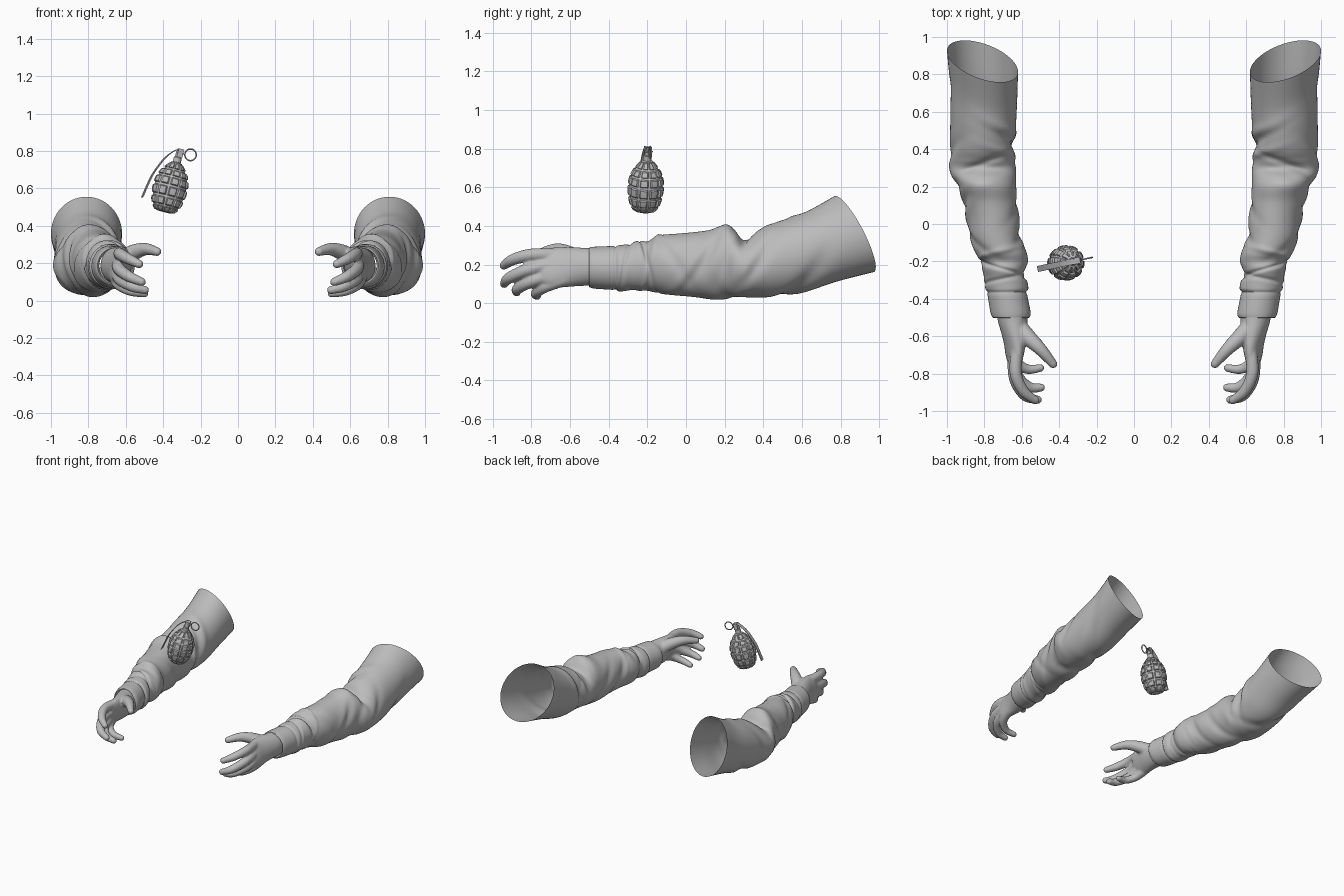
import bpy, bmesh, math
from mathutils import Matrix, Vector

if "Cube" in bpy.data.objects:
    bpy.data.objects.remove(bpy.data.objects["Cube"])

GREY = bpy.data.materials.new("grey")
GREY.diffuse_color = (0.5, 0.5, 0.5, 1)
GREY.use_nodes = True
GREY.node_tree.nodes["Principled BSDF"].inputs["Base Color"].default_value = GREY.diffuse_color


def finish(name, bm, angle=50, mirror=False):
    bmesh.ops.recalc_face_normals(bm, faces=bm.faces)
    me = bpy.data.meshes.new(name)
    bm.to_mesh(me)
    bm.free()
    ob = bpy.data.objects.new(name, me)
    bpy.context.collection.objects.link(ob)
    me.materials.append(GREY)
    bpy.ops.object.select_all(action='DESELECT')
    ob.select_set(True)
    bpy.context.view_layer.objects.active = ob
    bpy.ops.object.shade_smooth_by_angle(angle=math.radians(angle))
    if mirror:
        ob.modifiers.new("mirror", 'MIRROR').use_mirror_merge = False
    return ob


def spline(pts, t):
    """Catmull-Rom through tuples, t counted in points."""
    i = min(int(t), len(pts) - 2)
    f = t - i
    a, b, c, d = (pts[max(0, min(len(pts) - 1, i + k))] for k in (-1, 0, 1, 2))
    return [0.5 * (2 * q + (r - p) * f + (2 * p - 5 * q + 4 * r - s) * f * f
                   + (3 * q - p - 3 * r + s) * f ** 3) for p, q, r, s in zip(a, b, c, d)]


def loft(bm, rings, caps=(False, False), closed=True):
    vs = [[bm.verts.new(p) for p in r] for r in rings]
    n = len(vs[0])
    for a, b in zip(vs, vs[1:]):
        for i in range(n if closed else n - 1):
            j = (i + 1) % n
            bm.faces.new((a[i], a[j], b[j], b[i]))
    if caps[0]:
        bm.faces.new(vs[0])
    if caps[1]:
        bm.faces.new(vs[-1])


def tube(bm, pts, steps=8, n=14):
    """Round-ended tube through (x, y, z, radius) points."""
    m = (len(pts) - 1) * steps
    path = [spline(pts, k / steps) for k in range(m + 1)]
    cs = [Vector(p[:3]) for p in path]
    rings = []
    for k, p in enumerate(path):
        d = (cs[min(k + 1, m)] - cs[max(k - 1, 0)]).normalized()
        q = d.to_track_quat('Z', 'Y')
        rings.append([cs[k] + q @ Vector((math.cos(a), math.sin(a), 0)) * p[3]
                      for a in (2 * math.pi * i / n for i in range(n))])
    loft(bm, rings, (True, True))
    bmesh.ops.create_icosphere(bm, subdivisions=3, radius=path[-1][3],
                               matrix=Matrix.Translation(cs[-1]))


# Sleeve: centre y, inner x, outer x, bottom z, top z, end slant
SLEEVE = [(-.50, .558, .757, .083, .288, 0), (-.47, .553, .768, .075, .292, 0),
          (-.37, .572, .785, .068, .296, 0), (-.345, .565, .795, .06, .30, 0),
          (-.31, .570, .802, .064, .304, 0), (-.28, .585, .803, .068, .312, 0),
          (-.24, .580, .812, .066, .326, 0), (-.20, .567, .818, .064, .322, 0),
          (-.15, .575, .85, .054, .348, 0), (-.07, .605, .88, .042, .358, 0),
          (.03, .612, .895, .033, .366, 0), (.12, .622, .915, .02, .378, 0),
          (.20, .63, .94, .018, .402, 0), (.25, .63, .972, .022, .375, 0),
          (.30, .63, .99, .028, .33, .03), (.35, .64, .99, .03, .35, .07),
          (.42, .645, .985, .03, .388, .14), (.55, .632, .982, .052, .432, .25),
          (.70, .625, .985, .11, .475, .40), (.87, .62, 1.0, .16, .555, .49)]
# Cloth folds: y, drift per radian, angle (0 outer, 90 top), angle spread, width, depth
FOLDS = [(.20, .06, 60, 70, .035, .010), (.31, .08, 75, 70, .022, -.014),
         (.40, -.05, 150, 50, .03, .014), (.47, -.08, 160, 50, .025, -.014),
         (.54, -.08, 150, 50, .035, .010), (.36, .12, 0, 45, .04, -.014),
         (.58, .15, -40, 50, .05, -.012), (.10, .12, 10, 60, .035, -.010),
         (.02, .10, -10, 70, .035, .008), (-.08, -.10, 20, 60, .03, -.010),
         (-.05, .08, 180, 60, .03, -.012), (.13, .10, 190, 60, .035, -.012),
         (-.16, .03, 60, 140, .014, .008), (-.225, -.03, 60, 150, .009, -.012),
         (-.29, .02, 90, 200, .012, -.008), (-.365, 0, 90, 300, .006, -.006),
         (.25, -.10, 270, 60, .04, -.010), (.45, .1, 260, 60, .04, -.010)]


def fold(y, a):
    r = 0
    for y0, drift, a0, spread, w, depth in FOLDS:
        da = (a - math.radians(a0) + math.pi) % (2 * math.pi) - math.pi
        s = math.exp(-(da / math.radians(spread)) ** 2)
        r += depth * s * math.exp(-((y - y0 - drift * da) / w) ** 2)
    return r


def sleeve_ring(t, shrink=0, shift=0):
    y, x0, x1, z0, z1, slant = spline(SLEEVE, t)
    ring = []
    for i in range(56):
        a = 2 * math.pi * i / 56
        d = fold(y, a) - shrink
        u, w = math.cos(a), math.sin(a)
        dz = ((z1 - z0) / 2 + d) * w
        dx = ((x1 - x0) / 2 + d) * u
        ring.append(((x0 + x1) / 2 + dx, y + shift - slant * dz + .12 * slant * dx / .2,
                     (z0 + z1) / 2 + dz))
    return ring


bm = bmesh.new()
steps = (len(SLEEVE) - 1) * 8
loft(bm, [sleeve_ring(0, .015, .02), sleeve_ring(0, .006, -.002)]
     + [sleeve_ring(k / 8) for k in range(steps + 1)])
finish("sleeves", bm, 60, True)

# Hand: palm loft, four curled fingers and a thumb fused together
bm = bmesh.new()
# y, centre x, centre z, half thickness, half height, lean
PALM = [(-.46, .655, .188, .082, .098, 0), (-.52, .648, .188, .080, .098, .05),
        (-.58, .640, .188, .070, .102, .12), (-.64, .637, .186, .056, .106, .2),
        (-.70, .638, .185, .043, .104, .25), (-.745, .637, .190, .030, .085, .28)]
rings = []
for k in range(31):
    y, cx, cz, rx, rz, lean = spline(PALM, k / 6)
    ring = []
    for i in range(28):
        a = 2 * math.pi * i / 28
        u, w = math.cos(a) * rx, math.sin(a) * rz
        ring.append((cx + u * math.cos(lean) - w * math.sin(lean), y,
                     cz + w * math.cos(lean) + u * math.sin(lean)))
    rings.append(ring)
loft(bm, rings, (True, True))
DIGITS = [
    [(.625, -.68, .25, .034), (.632, -.80, .25, .033), (.590, -.895, .225, .030), (.528, -.942, .195, .023)],
    [(.640, -.69, .20, .034), (.638, -.82, .172, .033), (.585, -.915, .13, .030), (.515, -.940, .10, .023)],
    [(.650, -.67, .155, .034), (.630, -.80, .112, .032), (.565, -.870, .075, .029), (.497, -.875, .056, .022)],
    [(.660, -.62, .125, .034), (.637, -.725, .085, .030), (.575, -.775, .052, .027), (.500, -.770, .037, .021)],
    [(.630, -.54, .21, .050), (.562, -.61, .255, .044), (.495, -.675, .275, .034), (.433, -.748, .262, .024)]]
for pts in DIGITS:
    tube(bm, pts)
hands = finish("hands", bm, 180)
rm = hands.modifiers.new("fuse", 'REMESH')
rm.mode, rm.voxel_size, rm.use_smooth_shade = 'VOXEL', .0075, True
sm = hands.modifiers.new("soften", 'SMOOTH')
sm.factor, sm.iterations = .5, 5
hands.modifiers.new("mirror", 'MIRROR').use_mirror_merge = False

# Grenade, modelled upright then tilted
TILT = (Matrix.Translation((-.395, -.215, .475)) @ Matrix.Rotation(math.radians(12), 4, 'Z')
        @ Matrix.Rotation(math.radians(14.6), 4, 'Y'))

# Body: egg profile with a grid of raised blocks
EGG = [(0, .050), (.03, .075), (.08, .089), (.14, .094), (.19, .085), (.23, .064), (.268, .032)]
CELL = [(0, 0), (.10, 0), (.2, 1), (.5, 1.15), (.8, 1), (.9, 0)]
bm = bmesh.new()
rings = []
for row in range(6):
    for v, hv in CELL:
        h, r = spline(EGG, row + v)
        rings.append([((r - .008 + .009 * min(hu, hv)) * math.cos(a),
                       (r - .008 + .009 * min(hu, hv)) * math.sin(a), h)
                      for c in range(10) for u, hu in CELL
                      for a in [2 * math.pi * (c + u) / 10]])
loft(bm, rings, (True, True))
finish("grenade_body", bm, 35).matrix_world = TILT

# Neck and fuse head
bm = bmesh.new()
NECK = [(.032, .255), (.032, .268), (.022, .273), (.022, .298), (.017, .302), (.017, .335)]
loft(bm, [[(r * math.cos(i * math.pi / 10), r * math.sin(i * math.pi / 10), h)
           for i in range(20)] for r, h in NECK], (True, True))
for s in (-1, 1):  # side lugs holding the pin
    bmesh.ops.create_cube(bm, size=1, matrix=Matrix.Translation((.004, .014 * s, .325))
                          @ Matrix.Diagonal((.03, .007, .045, 1)))
finish("grenade_fuse", bm, 35).matrix_world = TILT

# Safety lever: a thin strip bent over the side
LEVER = [(.016, .342), (-.02, .337), (-.066, .286), (-.096, .225), (-.119, .158), (-.139, .042)]
bm = bmesh.new()
rings = []
for k in range(31):
    x, h = spline(LEVER, k / 6)
    rings.append([(x + o, y, h + o * .6) for y, o in
                  ((-.016, 0), (.016, 0), (.016, .007), (-.016, .007))])
loft(bm, rings, (True, True))
finish("safety_lever", bm, 35).matrix_world = TILT

# Pull ring and pin
bm = bmesh.new()
loft(bm, [[((.031 + .004 * math.cos(b)) * math.cos(a) + .063, .004 * math.sin(b),
            (.031 + .004 * math.cos(b)) * math.sin(a) + .331)
           for b in (2 * math.pi * j / 8 for j in range(8))]
          for a in (2 * math.pi * i / 32 for i in range(33))])
bmesh.ops.remove_doubles(bm, verts=bm.verts, dist=1e-5)
bmesh.ops.create_cone(bm, cap_ends=True, segments=10, radius1=.004, radius2=.004, depth=.044,
                      matrix=Matrix.Translation((.02, 0, .325)) @ Matrix.Rotation(math.pi / 2, 4, 'X'))
finish("pull_ring", bm, 60).matrix_world = TILT
